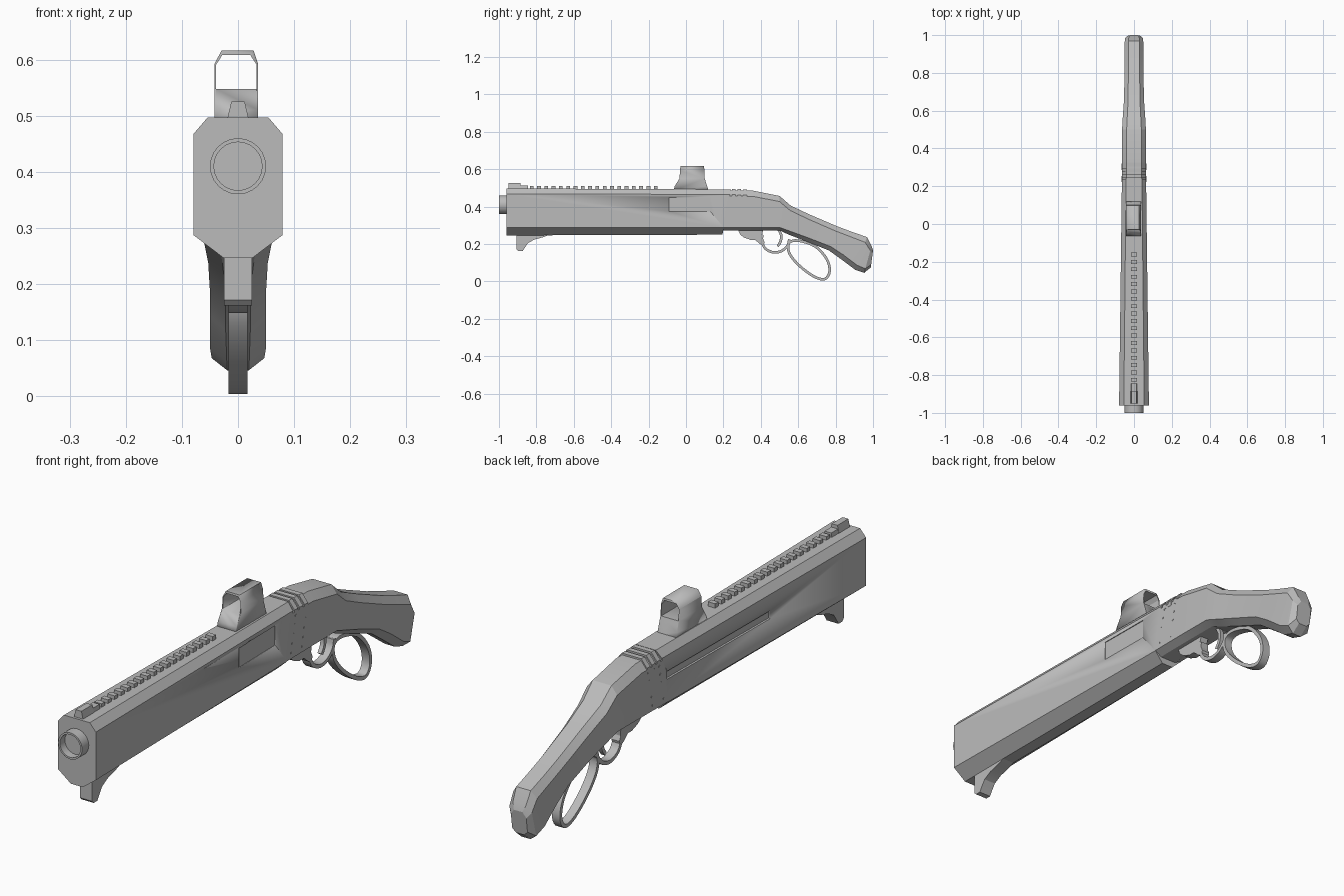
import bpy, bmesh, math
from mathutils import Vector

cube = bpy.data.objects.get("Cube")
if cube:
    bpy.data.objects.remove(cube, do_unlink=True)

grey = bpy.data.materials.new("plain_grey")
grey.use_nodes = True
GREY = (0.5, 0.5, 0.5, 1.0)
grey.diffuse_color = GREY
grey.node_tree.nodes["Principled BSDF"].inputs["Base Color"].default_value = GREY


def finish(bm, name, angle=25):
    bmesh.ops.recalc_face_normals(bm, faces=bm.faces)
    mesh = bpy.data.meshes.new(name)
    bm.to_mesh(mesh)
    bm.free()
    mesh.materials.append(grey)
    ob = bpy.data.objects.new(name, mesh)
    bpy.context.collection.objects.link(ob)
    bpy.ops.object.select_all(action='DESELECT')
    ob.select_set(True)
    bpy.context.view_layer.objects.active = ob
    bpy.ops.object.shade_smooth_by_angle(angle=math.radians(angle))
    return ob


def skin(name, rings, loop=False, angle=25):
    """Join equal-sized rings of points; cap the ends unless looped."""
    bm = bmesh.new()
    vs = [[bm.verts.new(p) for p in r] for r in rings]
    n = len(rings[0])
    pairs = list(zip(vs, vs[1:])) + ([(vs[-1], vs[0])] if loop else [])
    for a, b in pairs:
        for i in range(n):
            bm.faces.new((a[i], a[(i + 1) % n], b[(i + 1) % n], b[i]))
    if not loop:
        bm.faces.new(vs[0])
        bm.faces.new(vs[-1])
    return finish(bm, name, angle)


def prism(name, pts, axis, lo, hi):
    """Extrude a 2D outline along an axis."""
    place = {'x': lambda p, d: (d, p[0], p[1]),
             'y': lambda p, d: (p[0], d, p[1]),
             'z': lambda p, d: (p[0], p[1], d)}[axis]
    return skin(name, [[place(p, d) for p in pts] for d in (lo, hi)])


def section(yt, zt, yb, zb, w, top, bot):
    """Slanted eight-sided section; top and bot are (dx, dz) chamfers."""
    half = [(w - bot[0], zb), (w, zb + bot[1]), (w, zt - top[1]), (w - top[0], zt)]
    pts = half + [(-x, z) for x, z in reversed(half)]
    return [(x, yb + (yt - yb) * (z - zb) / (zt - zb), z) for x, z in pts]


def strap(name, path, thick, half, closed=False):
    """Flat band following a path in the side plane."""
    p = [Vector(q) for q in path]
    n = len(p)
    rings = []
    for i in range(n):
        a = p[i - 1] if closed or i else p[i]
        b = p[(i + 1) % n] if closed or i < n - 1 else p[i]
        t = (b - a).normalized()
        o = Vector((-t.y, t.x)) * thick / 2
        u, v = p[i] + o, p[i] - o
        rings.append([(-half, u.x, u.y), (half, u.x, u.y), (half, v.x, v.y), (-half, v.x, v.y)])
    return skin(name, rings, closed, 40)


def smooth_path(pts, closed=False, steps=4):
    """Catmull-Rom subdivision of a few points."""
    p = [Vector(q) for q in pts]
    n = len(p)
    get = (lambda i: p[i % n]) if closed else (lambda i: p[max(0, min(n - 1, i))])
    out = []
    for i in range(n if closed else n - 1):
        a, b, c, d = (get(i + k) for k in (-1, 0, 1, 2))
        for s in range(steps):
            t = s / steps
            out.append(0.5 * (2 * b + (c - a) * t + (2 * a - 5 * b + 4 * c - d) * t ** 2
                              + (3 * b - a - 3 * c + d) * t ** 3))
    return out if closed else out + [p[-1]]


def boolean(ob, cutter, op):
    mod = ob.modifiers.new(op.lower(), 'BOOLEAN')
    mod.operation, mod.object, mod.solver = op, cutter, 'EXACT'
    bpy.ops.object.select_all(action='DESELECT')
    ob.select_set(True)
    bpy.context.view_layer.objects.active = ob
    bpy.ops.object.modifier_apply(modifier=mod.name)
    bpy.data.objects.remove(cutter, do_unlink=True)


# Long tapered body with side recesses
body = skin("body", [
    section(-0.96, 0.497, -0.96, 0.246, 0.079, (0.025, 0.029), (0.054, 0.041)),
    section(0.24, 0.492, 0.195, 0.25, 0.064, (0.022, 0.027), (0.04, 0.037))])


def side_x(y):
    return 0.079 - 0.015 * (y + 0.96) / 1.18


def recess(name, sign, y0, y1, z0, z1, depth):
    pts = [(sign * (side_x(y) + d), y) for y, d in
           ((y0, 0.02), (y1, 0.02), (y1, -depth), (y0, -depth))]
    boolean(body, prism(name, pts, 'z', z0, z1), 'DIFFERENCE')


recess("slot_cutter", -1, -0.40, 0.205, 0.375, 0.405, 0.008)
recess("panel_cutter", 1, -0.09, 0.13, 0.375, 0.45, 0.003)

# Muzzle tube with a recessed bore
SEG = 24
skin("muzzle", [[(r * math.cos(2 * math.pi * i / SEG), y, 0.41 + r * math.sin(2 * math.pi * i / SEG))
                 for i in range(SEG)]
                for r, y in ((0.05, -0.95), (0.05, -1.0), (0.043, -1.0), (0.043, -0.97))])

# Front sight and toothed rail
prism("front_sight", [(-0.02, 0.49), (0.02, 0.49), (0.012, 0.525), (-0.012, 0.525)], 'y', -0.95, -0.885)
prism("front_sight_step", [(-0.018, 0.49), (0.018, 0.49), (0.014, 0.512), (-0.014, 0.512)], 'y', -0.89, -0.845)
for i in range(18):
    y = -0.825 + i * 0.039
    prism(f"rail_tooth_{i + 1}", [(-0.015, 0.488), (0.015, 0.488), (0.015, 0.51), (-0.015, 0.51)],
          'y', y - 0.01, y + 0.01)

# Hooded optic: side outline, trimmed to the hood shape and opened through
optic = prism("optic_hood", [(-0.067, 0.485), (-0.06, 0.51), (-0.035, 0.55), (-0.03, 0.616), (0.097, 0.616),
                             (0.1, 0.55), (0.113, 0.51), (0.12, 0.485)], 'x', -0.05, 0.05)
boolean(optic, prism("hood_outline", [(-0.042, 0.4), (0.036, 0.4), (0.036, 0.592), (0.023, 0.63),
                                      (0.0225, 0.7), (-0.0285, 0.7), (-0.029, 0.617), (-0.042, 0.592)],
                     'y', -0.2, 0.2), 'INTERSECT')
boolean(optic, prism("hood_window", [(-0.039, 0.548), (0.033, 0.548), (0.033, 0.591), (0.022, 0.608),
                                     (-0.028, 0.608), (-0.039, 0.591)], 'y', -0.2, 0.2), 'DIFFERENCE')

# Receiver flowing into the stock and rounded butt
T, B = (0.024, 0.03), (0.03, 0.016)
skin("receiver_and_stock", [
    section(0.235, 0.486, 0.19, 0.272, 0.064, T, B),
    section(0.36, 0.485, 0.34, 0.273, 0.064, T, B),
    section(0.50, 0.457, 0.50, 0.273, 0.063, T, B),
    section(0.56, 0.405, 0.545, 0.252, 0.060, (0.024, 0.026), (0.03, 0.02)),
    section(0.66, 0.358, 0.64, 0.215, 0.053, (0.022, 0.026), (0.028, 0.022)),
    section(0.81, 0.294, 0.765, 0.165, 0.050, (0.020, 0.025), (0.028, 0.022)),
    section(0.89, 0.264, 0.83, 0.118, 0.050, (0.020, 0.025), (0.028, 0.025)),
    section(0.968, 0.237, 0.905, 0.062, 0.050, (0.020, 0.028), (0.030, 0.025)),
    section(0.992, 0.19, 0.953, 0.046, 0.047, (0.020, 0.025), (0.028, 0.022)),
    section(1.0, 0.165, 0.988, 0.075, 0.032, (0.014, 0.02), (0.014, 0.015))], angle=22)

# Raised bands over the receiver top
for i, y in enumerate((0.245, 0.275, 0.305)):
    skin(f"receiver_band_{i + 1}", [
        section(y + d, 0.494 - i * 0.001, y + d, 0.44, 0.0645, (0.024, 0.03), (0.004, 0.004))
        for d in (0, 0.02)])

# Small rivets in slanted rows on both sides
for sign in (-1, 1):
    side = "left" if sign > 0 else "right"
    for row, y in enumerate((0.225, 0.29)):
        for k in range(5):
            z = 0.31 + k * 0.033
            yc = y + 0.2 * (z - 0.31)
            prism(f"rivet_{side}_{row}_{k}", [(yc - 0.003, z - 0.003), (yc + 0.003, z - 0.003),
                                              (yc + 0.003, z + 0.003), (yc - 0.003, z + 0.003)],
                  'x', *sorted((sign * 0.06, sign * 0.065)))

# Hooked hand stop under the muzzle
prism("hand_stop", [(-0.905, 0.255), (-0.905, 0.172), (-0.895, 0.162), (-0.873, 0.162), (-0.862, 0.18),
                    (-0.845, 0.205), (-0.81, 0.224), (-0.765, 0.236), (-0.715, 0.255)], 'x', -0.025, 0.025)

# Lever: mount, trigger guard, large hand loop and trigger
prism("lever_mount", [(0.275, 0.28), (0.29, 0.25), (0.31, 0.235), (0.345, 0.222), (0.37, 0.222), (0.395, 0.2),
                      (0.415, 0.19), (0.42, 0.21), (0.405, 0.245), (0.415, 0.28)], 'x', -0.0165, 0.0165)
strap("trigger_guard", smooth_path([(0.408, 0.25), (0.406, 0.215), (0.425, 0.175), (0.47, 0.155), (0.515, 0.165),
                                    (0.545, 0.195), (0.552, 0.225)]), 0.014, 0.0165)
strap("hand_loop", smooth_path([(0.55, 0.205), (0.60, 0.218), (0.69, 0.188), (0.752, 0.12), (0.768, 0.055),
                                (0.742, 0.013), (0.685, 0.026), (0.605, 0.085), (0.553, 0.15)], True),
      0.014, 0.0165, True)
strap("trigger", smooth_path([(0.49, 0.285), (0.508, 0.25), (0.506, 0.215), (0.49, 0.188)]), 0.014, 0.008)
